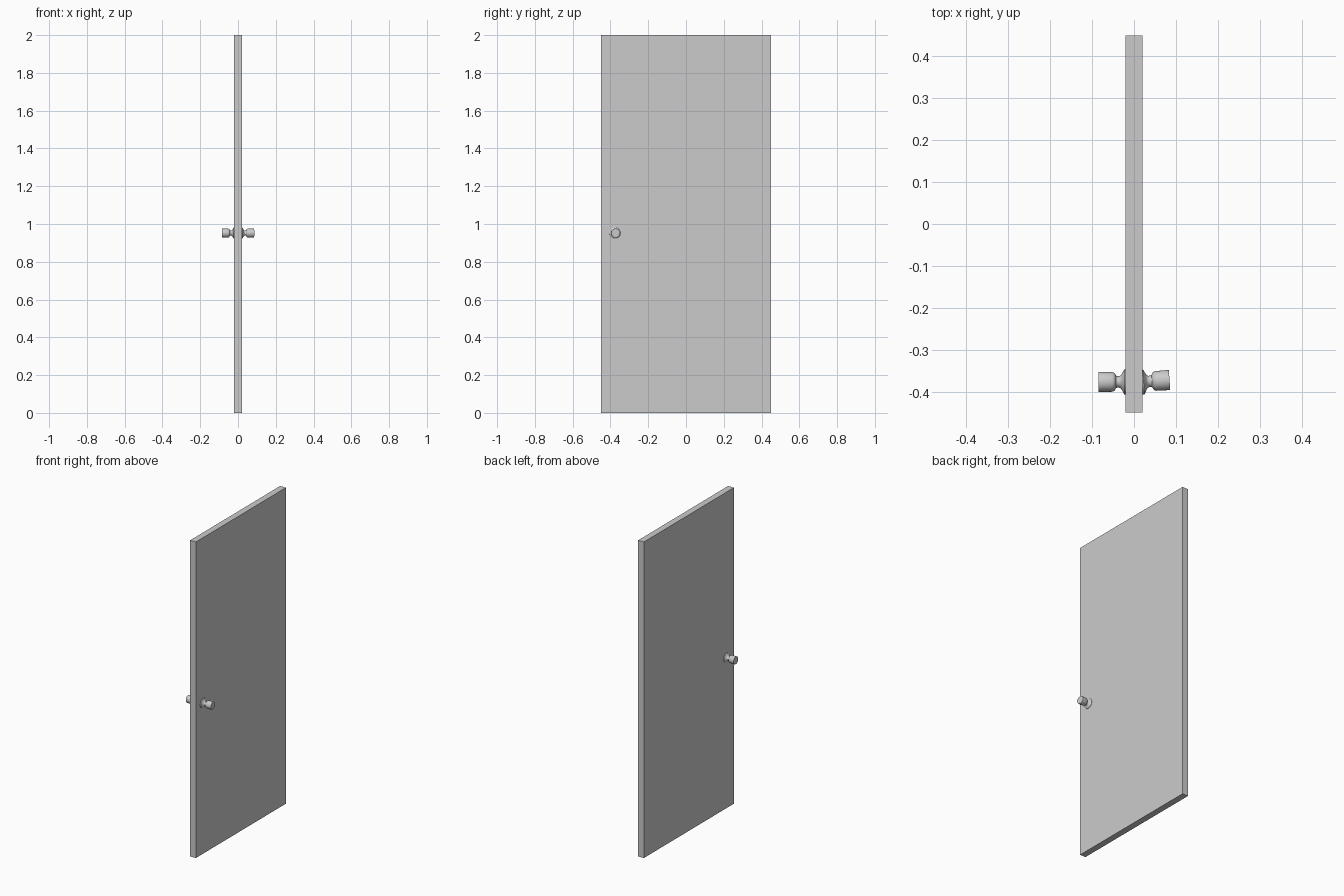
import bpy, bmesh, math
from mathutils import Matrix, Vector

cube = bpy.data.objects.get("Cube")
if cube:
    bpy.data.objects.remove(cube, do_unlink=True)

# One plain grey for the whole model
grey = bpy.data.materials.new("plain_grey")
grey.use_nodes = True
colour = (0.6, 0.6, 0.6, 1)
grey.diffuse_color = colour
grey.node_tree.nodes["Principled BSDF"].inputs["Base Color"].default_value = colour

WIDTH, THICK, HEIGHT = 0.9, 0.04, 2.0
KNOB_Y, KNOB_Z = -0.377, 0.952


def finish(name, bm):
    bmesh.ops.recalc_face_normals(bm, faces=bm.faces)
    mesh = bpy.data.meshes.new(name)
    bm.to_mesh(mesh)
    bm.free()
    mesh.materials.append(grey)
    obj = bpy.data.objects.new(name, mesh)
    bpy.context.collection.objects.link(obj)
    return obj


# Door panel
bm = bmesh.new()
bmesh.ops.create_cube(bm, size=1)
bmesh.ops.scale(bm, vec=(THICK, WIDTH, HEIGHT), verts=bm.verts)
bmesh.ops.translate(bm, vec=(0, 0, HEIGHT / 2), verts=bm.verts)
finish("door_panel", bm)

# Knob profile: distance out from the door, radius (rose, neck, grip, flat end)
PROFILE = [(-0.004, 0), (-0.004, 0.03), (0.003, 0.03), (0.005, 0.027),
           (0.008, 0.021), (0.011, 0.016), (0.015, 0.0135), (0.02, 0.0135),
           (0.023, 0.015), (0.025, 0.019), (0.028, 0.022), (0.032, 0.0235),
           (0.062, 0.024), (0.065, 0.0235), (0.065, 0)]


def knob(name, turn):
    """Turn the profile about the x axis, then swing it to its side of the door."""
    bm = bmesh.new()
    verts = [bm.verts.new((x, 0, r)) for x, r in PROFILE]
    edges = [bm.edges.new(pair) for pair in zip(verts, verts[1:])]
    bmesh.ops.spin(bm, geom=verts + edges, cent=(0, 0, 0), axis=(1, 0, 0),
                   angle=math.tau, steps=40)
    bmesh.ops.remove_doubles(bm, verts=bm.verts, dist=0.00001)
    obj = finish(name, bm)
    side = 1 if abs(turn) < 90 else -1
    place = Matrix.Translation(Vector((side * THICK / 2, KNOB_Y, KNOB_Z)))
    obj.matrix_world = place @ Matrix.Rotation(math.radians(turn), 4, "Z")
    bpy.ops.object.select_all(action="DESELECT")
    obj.select_set(True)
    bpy.context.view_layer.objects.active = obj
    bpy.ops.object.shade_smooth_by_angle(angle=math.radians(35))


# The left knob sits slightly askew, the right one is square to the door
knob("left_knob", 4)
knob("right_knob", 180)
